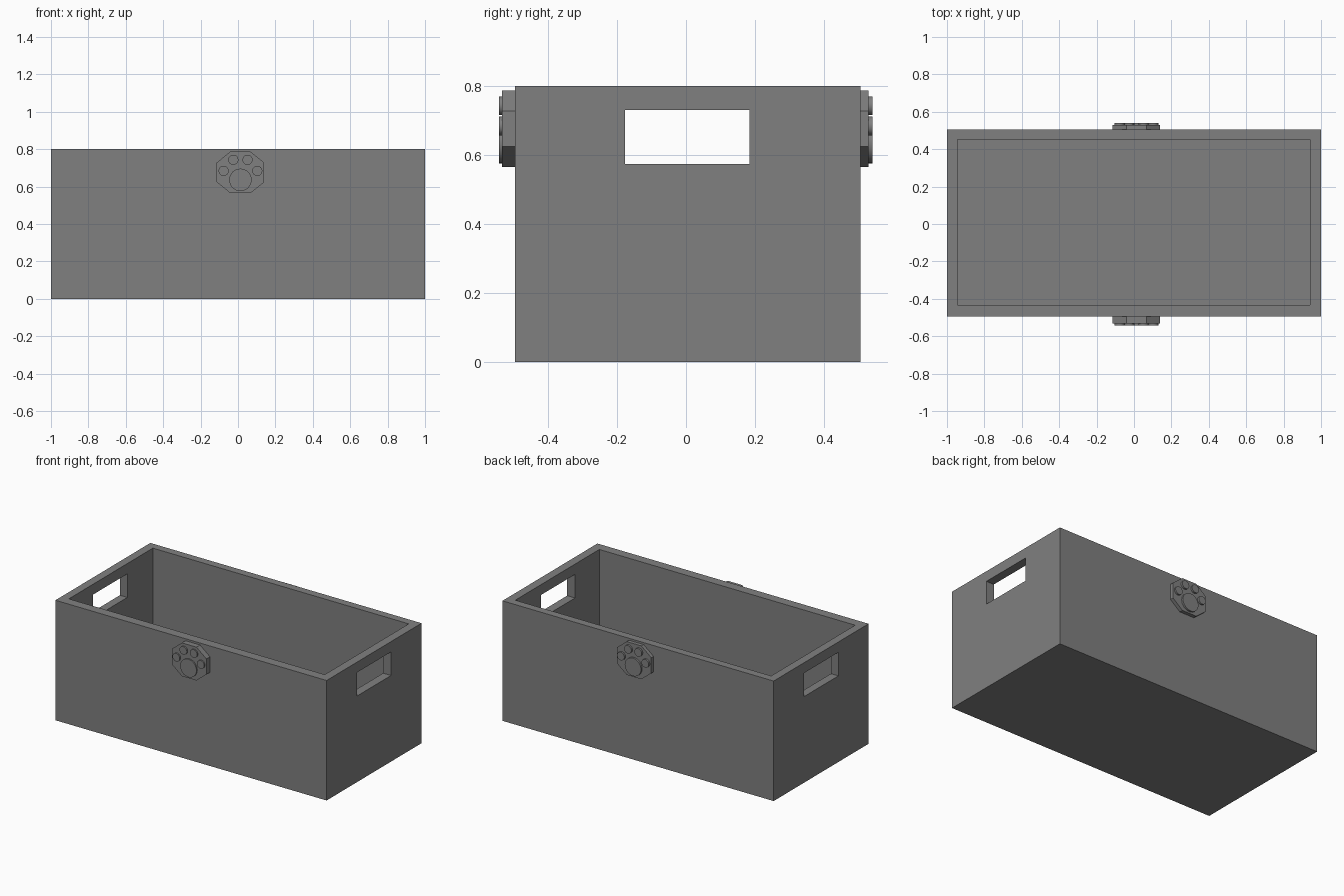
import bpy
import math
from mathutils import Vector

default = bpy.data.objects.get("Cube")
if default:
    bpy.data.objects.remove(default, do_unlink=True)

grey = bpy.data.materials.new("mid grey")
grey.use_nodes = True
colour = (0.216, 0.216, 0.216, 1)
grey.diffuse_color = colour
grey.node_tree.nodes["Principled BSDF"].inputs["Base Color"].default_value = colour


def block(name, low, high):
    """Box spanning two opposite corners."""
    low, high = Vector(low), Vector(high)
    bpy.ops.mesh.primitive_cube_add(size=1)
    obj = bpy.context.object
    obj.name = name
    for v in obj.data.vertices:
        v.co = (low + high) / 2 + v.co * (high - low)
    obj.data.materials.append(grey)
    return obj


def cut(target, cutter):
    """Subtract the cutter from the target and discard it."""
    mod = target.modifiers.new("cut", "BOOLEAN")
    mod.operation = "DIFFERENCE"
    mod.solver = "EXACT"
    mod.object = cutter
    bpy.context.view_layer.objects.active = target
    bpy.ops.object.modifier_apply(modifier=mod.name)
    bpy.data.objects.remove(cutter, do_unlink=True)


def extrude_outline(name, outline, y_a, y_b):
    """Prism with an (x, z) outline, running between two y positions."""
    n = len(outline)
    verts = [(x, y, z) for y in (min(y_a, y_b), max(y_a, y_b)) for x, z in outline]
    faces = [tuple(range(n)), tuple(reversed(range(n, 2 * n)))]
    faces += [(i, i + n, (i + 1) % n + n, (i + 1) % n) for i in range(n)]
    mesh = bpy.data.meshes.new(name)
    mesh.from_pydata(verts, [], faces)
    mesh.materials.append(grey)
    obj = bpy.data.objects.new(name, mesh)
    bpy.context.collection.objects.link(obj)
    return obj


def disc(name, x, z, radius, y_a, y_b, sides=32):
    ring = [(x + radius * math.cos(math.tau * i / sides),
             z + radius * math.sin(math.tau * i / sides)) for i in range(sides)]
    obj = extrude_outline(name, ring, y_a, y_b)
    bpy.ops.object.select_all(action="DESELECT")
    obj.select_set(True)
    bpy.context.view_layer.objects.active = obj
    bpy.ops.object.shade_smooth_by_angle(angle=math.radians(30))


# Open crate with a handle slot through both ends
crate = block("crate", (-1, -0.495, 0), (1, 0.505, 0.8))
cut(crate, block("hollow", (-0.945, -0.432, 0.055), (0.942, 0.453, 1)))
cut(crate, block("handle_slot", (-1.2, -0.177, 0.574), (1.2, 0.184, 0.731)))

# Octagonal badge with paw pads, front and back
CX, CZ = 0.013, 0.676
half = [(0.054, -0.111), (0.127, -0.052), (0.127, 0.052), (0.054, 0.111)]
octagon = [(CX + x, CZ + z) for x, z in half]
octagon += [(CX - x, CZ + z) for x, z in reversed(half)]

for side, wall, face, tip in (("front", -0.49, -0.533, -0.542),
                              ("back", 0.5, 0.529, 0.541)):
    extrude_outline(side + "_badge", octagon, wall, face)
    inner = face * 0.99
    disc(side + "_palm_pad", CX, 0.636, 0.06, inner, tip)
    for label, s in (("left", 1), ("right", -1)):
        disc(f"{side}_{label}_outer_toe", CX + s * 0.09, 0.684, 0.027, inner, tip)
        disc(f"{side}_{label}_inner_toe", CX + s * 0.038, 0.743, 0.027, inner, tip)
